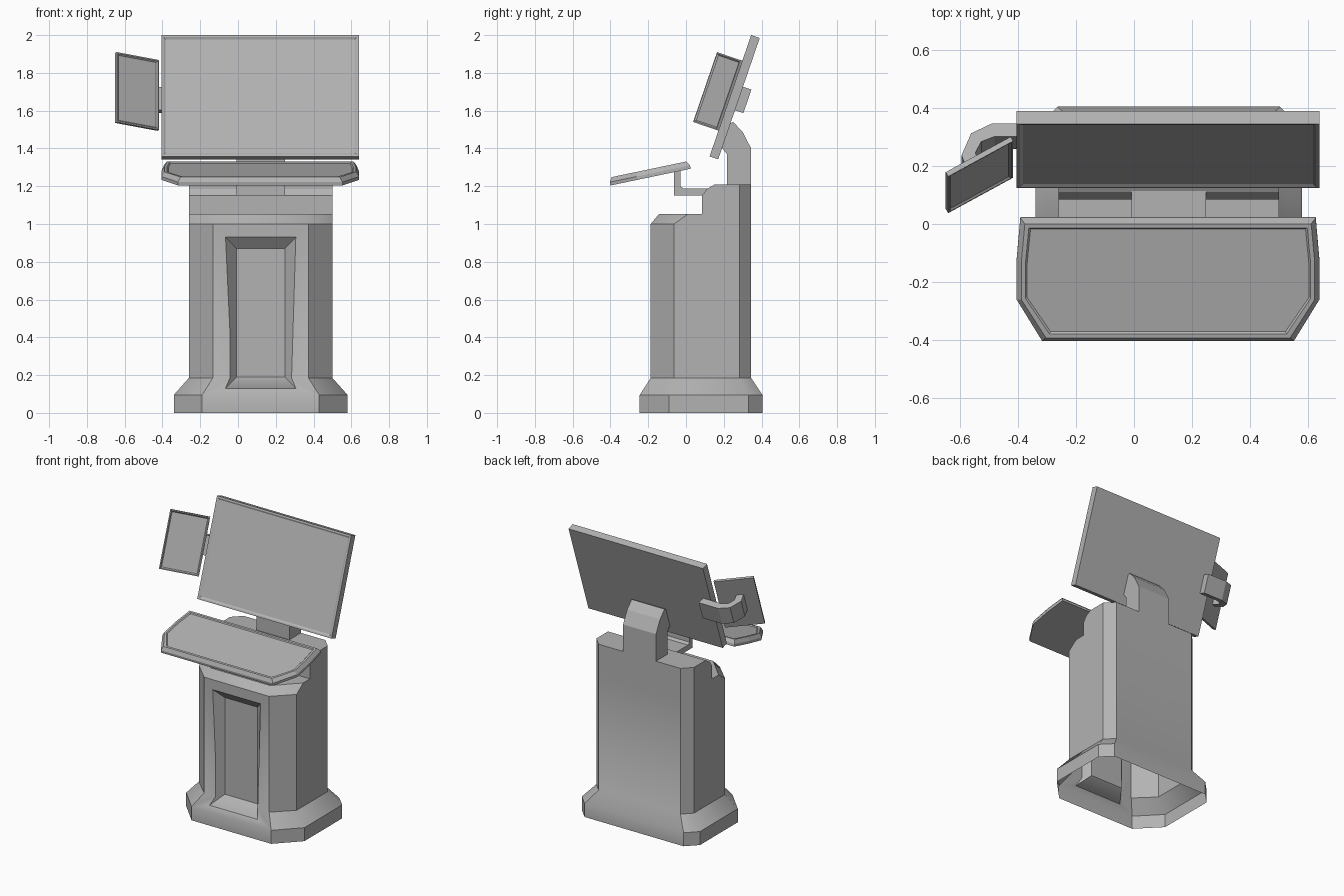
import bpy, bmesh
from math import radians
from mathutils import Matrix

cube = bpy.data.objects.get("Cube")
if cube:
    bpy.data.objects.remove(cube, do_unlink=True)

grey = bpy.data.materials.new("plain grey")
grey.use_nodes = True
grey.diffuse_color = (0.45, 0.45, 0.45, 1)
grey.node_tree.nodes["Principled BSDF"].inputs["Base Color"].default_value = grey.diffuse_color

MID = 0.12  # centre line of the stand


def loft(name, rings, matrix=Matrix(), cap_first=True, cap_last=True):
    """Skin a list of equal-length point rings into one object."""
    bm = bmesh.new()
    loops = [[bm.verts.new(p) for p in ring] for ring in rings]
    for a, b in zip(loops, loops[1:]):
        for i in range(len(a)):
            j = (i + 1) % len(a)
            bm.faces.new((a[i], a[j], b[j], b[i]))
    if cap_first:
        bm.faces.new(loops[0])
    if cap_last:
        bm.faces.new(loops[-1])
    bmesh.ops.recalc_face_normals(bm, faces=bm.faces)
    bm.transform(matrix)
    mesh = bpy.data.meshes.new(name)
    bm.to_mesh(mesh)
    bm.free()
    mesh.materials.append(grey)
    obj = bpy.data.objects.new(name, mesh)
    bpy.context.collection.objects.link(obj)
    return obj


def octagon(z, half, front, back, front_x, front_y, chamfer):
    """Chamfered plan outline; wide cuts in front, small cuts behind."""
    side = [(front_x, front), (half, front_y), (half, back - chamfer), (half - chamfer, back)]
    return [(MID + x, y, z) for x, y in side] + [(MID - x, y, z) for x, y in reversed(side)]


def rect(half, z0, z1, y):
    return [(-half, y, z0), (half, y, z0), (half, y, z1), (-half, y, z1)]


def across(name, profile, x0, x1):
    """Extrude a side profile across x."""
    return loft(name, [[(x, y, z) for y, z in profile] for x in (x0, x1)])


def screen(name, width, height, depth, border, matrix):
    """Flat panel with a bevelled, slightly sunken display."""
    h, b = width / 2, border
    return loft(name, [rect(h, 0, height, depth), rect(h, 0, height, 0),
                       rect(h - b / 2, b / 2, height - b / 2, 0),
                       rect(h - b, b, height - b, 0.007)], matrix)


# Pedestal with flared foot and bevelled front shoulder
pedestal = loft("pedestal", [
    octagon(0, 0.46, -0.245, 0.405, 0.31, -0.09, 0.075),
    octagon(0.095, 0.46, -0.245, 0.405, 0.31, -0.09, 0.075),
    octagon(0.185, 0.38, -0.187, 0.345, 0.253, -0.063, 0.062),
    octagon(1.0, 0.38, -0.187, 0.345, 0.253, -0.063, 0.062),
    octagon(1.053, 0.38, -0.143, 0.345, 0.232, 0.01, 0.062)])

# Recessed front panel, cut with a tapered block
cutter = loft("recess_cutter", [
    rect(0.128, 0.19, 0.87, -0.135),
    [(-0.186, -0.222, 0.13), (0.186, -0.222, 0.13), (0.186, -0.187, 0.93), (-0.186, -0.187, 0.93)],
    rect(0.186, 0.13, 0.93, -0.4)], Matrix.Translation((MID, 0, 0)))
cut = pedestal.modifiers.new("recess", "BOOLEAN")
cut.operation = "DIFFERENCE"
cut.solver = "EXACT"
cut.object = cutter
bpy.context.view_layer.update()
carved = bpy.data.meshes.new_from_object(pedestal.evaluated_get(bpy.context.evaluated_depsgraph_get()))
pedestal.modifiers.clear()
pedestal.data = carved
bpy.data.objects.remove(cutter, do_unlink=True)

# The pedestal is hollow and open underneath
bm = bmesh.new()
bm.from_mesh(carved)
floor = [f for f in bm.faces if all(v.co.z < 0.001 for v in f.verts)]
bmesh.ops.delete(bm, geom=floor, context="FACES")
bm.to_mesh(carved)
bm.free()

bpy.ops.object.select_all(action="DESELECT")
pedestal.select_set(True)
bpy.context.view_layer.objects.active = pedestal
bpy.ops.object.shade_smooth_by_angle(angle=radians(35))

# Raised rear block with a rounded front edge
steps = [(1.053, 0.085), (1.15, 0.085), (1.185, 0.11), (1.21, 0.153)]
loft("rear_block", [[(MID + x, y, z) for x, y in (
    (-0.38, front), (0.38, front), (0.38, 0.283), (0.318, 0.345),
    (-0.318, 0.345), (-0.38, 0.283))] for z, front in steps], cap_first=False)

# Brackets for the tray and the main screen
across("tray_bracket", [(0.12, 1.15), (-0.063, 1.15), (-0.063, 1.285), (-0.03, 1.292),
                        (-0.03, 1.2), (-0.012, 1.187), (0.12, 1.187)], MID - 0.128, MID + 0.128)
across("screen_neck", [(0.217, 1.21), (0.345, 1.21), (0.345, 1.4), (0.3, 1.487), (0.25, 1.54),
                       (0.225, 1.53), (0.185, 1.41), (0.217, 1.37)], MID - 0.128, MID + 0.128)

# Tilted tray with a bevelled rim and sunken top
half_outline = [(0.435, 0), (0.5225, 0.145), (0.5225, 0.29), (0.51, 0.434)]
outline = half_outline + [(-x, y) for x, y in reversed(half_outline)]


def tray_ring(inset, z):
    sx, sy = 1 - inset / 0.5225, 1 - inset / 0.217
    return [(x * sx, 0.217 + (y - 0.217) * sy, z) for x, y in outline]


loft("tray", [tray_ring(0, 0), tray_ring(0, 0.018), tray_ring(0.016, 0.042),
              tray_ring(0.03, 0.042), tray_ring(0.036, 0.036)],
     Matrix.Translation((0.1175, -0.4, 1.204)) @ Matrix.Rotation(radians(11.8), 4, "X"))

# Main screen, leaning back
lean = Matrix.Translation((0.1175, 0.125, 1.358)) @ Matrix.Rotation(radians(-18.9), 4, "X")
screen("main_screen", 1.045, 0.679, 0.048, 0.022, lean)

# Side screen, turned inward and carried by a curved arm
turn = lean @ Matrix.Translation((-0.647, -0.077, 0.144)) @ Matrix.Rotation(radians(30), 4, "Z")
screen("side_screen", 0.259, 0.391, 0.018, 0.014, turn)
arm = [(-0.46, 0.095), (-0.61, 0.095), (-0.68, 0.06), (-0.713, -0.02), (-0.69, -0.085),
       (-0.65, -0.062), (-0.665, -0.01), (-0.645, 0.03), (-0.6, 0.048), (-0.46, 0.048)]
loft("side_arm", [[(x, y, z) for x, y in arm] for z in (0.275, 0.406)], lean)
